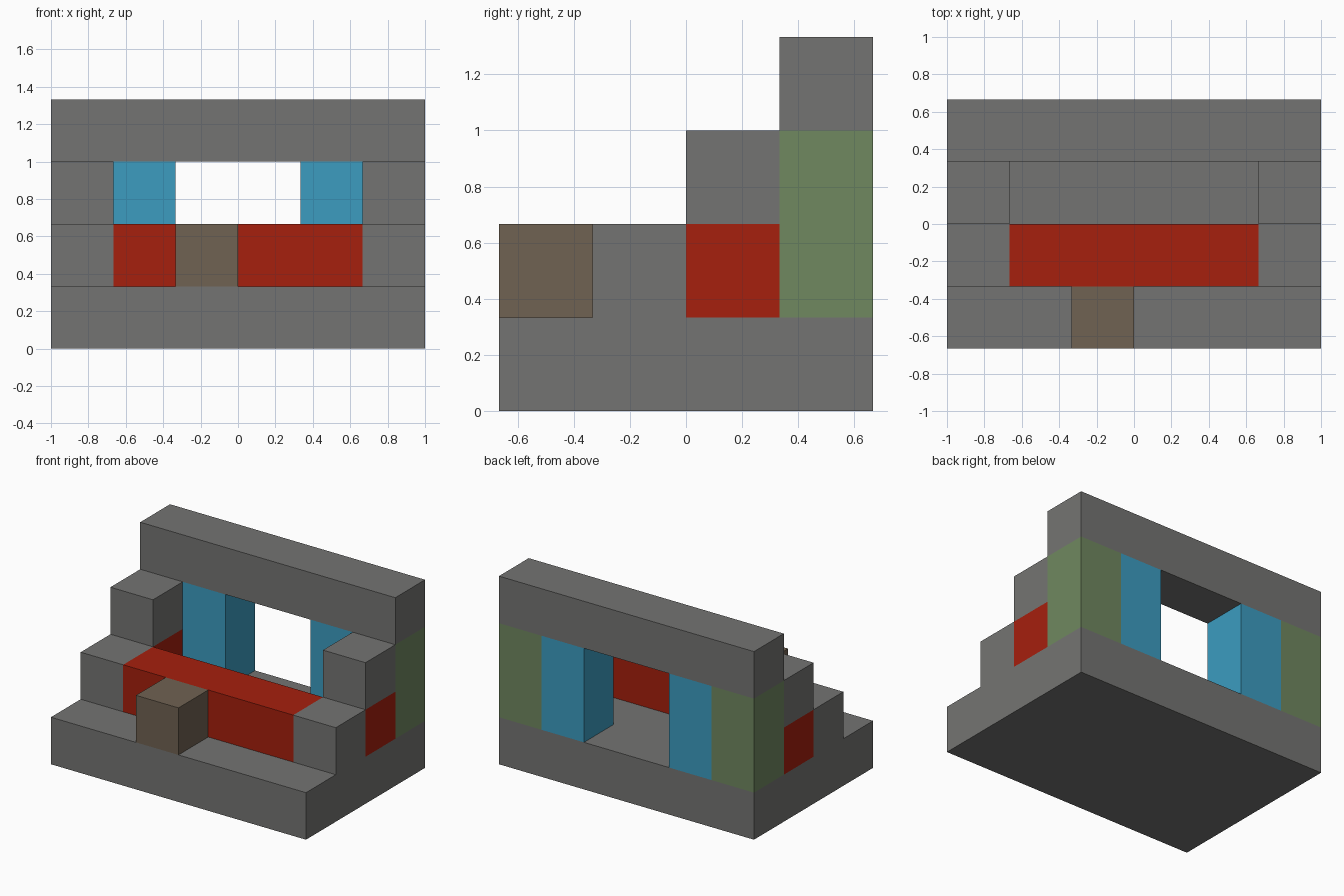
import bpy
import bmesh
from mathutils import Vector

cube = bpy.data.objects.get("Cube")
if cube:
    bpy.data.objects.remove(cube, do_unlink=True)

UNIT = 1 / 3                     # edge of one building block
ORIGIN = Vector((-1, -2 * UNIT, 0))


def make_material(name, rgb):
    mat = bpy.data.materials.new(name)
    mat.use_nodes = True
    colour = (*rgb, 1)
    mat.diffuse_color = colour
    bsdf = mat.node_tree.nodes["Principled BSDF"]
    bsdf.inputs["Base Color"].default_value = colour
    bsdf.inputs["Roughness"].default_value = 0.9
    return mat


stone = make_material("stone grey", (0.175, 0.175, 0.17))
red = make_material("red", (0.381, 0.014, 0.004))
brown = make_material("brown", (0.162, 0.122, 0.084))
green = make_material("moss green", (0.162, 0.246, 0.117))
blue = make_material("blue", (0.045, 0.332, 0.527))


def cells(start, size):
    """All block cells in a box, counted from the front right bottom corner."""
    return {(start[0] + i, start[1] + j, start[2] + k)
            for i in range(size[0]) for j in range(size[1]) for k in range(size[2])}


def pair(x, y, z, height=1):
    """A block column and its mirrored twin."""
    return cells((x, y, z), (1, 1, height)) | cells((5 - x, y, z), (1, 1, height))


parts = [
    ("base_slab", stone, cells((0, 0, 0), (6, 4, 1))),
    ("front_step", brown, cells((2, 0, 1), (1, 1, 1))),
    ("front_wall", red, cells((1, 1, 1), (4, 1, 1))),
    ("front_wall_ends", stone, pair(0, 1, 1)),
    ("side_arm_lower", red, pair(0, 2, 1)),
    ("side_arm_upper", stone, pair(0, 2, 2)),
    ("rear_corner_posts", green, pair(0, 3, 1, 2)),
    ("rear_inner_posts", blue, pair(1, 3, 1, 2)),
    ("rear_top_beam", stone, cells((0, 3, 3), (6, 1, 1))),
]
filled = set().union(*(p[2] for p in parts))


def build(name, mat, part_cells):
    """Skin the exposed sides of the part, then merge them into large flat faces."""
    bm = bmesh.new()
    for cell in sorted(part_cells):
        for axis in range(3):
            for side in (0, 1):
                neighbour = list(cell)
                neighbour[axis] += 2 * side - 1
                if tuple(neighbour) in filled:
                    continue
                corners = []
                for u, v in ((0, 0), (1, 0), (1, 1), (0, 1)):
                    p = Vector(cell)
                    p[axis] += side
                    p[(axis + 1) % 3] += u
                    p[(axis + 2) % 3] += v
                    corners.append(bm.verts.new(ORIGIN + p * UNIT))
                bm.faces.new(corners if side else corners[::-1])
    bmesh.ops.remove_doubles(bm, verts=bm.verts[:], dist=0.001)
    bmesh.ops.dissolve_limit(bm, angle_limit=0.01, verts=bm.verts[:], edges=bm.edges[:])
    mesh = bpy.data.meshes.new(name)
    bm.to_mesh(mesh)
    bm.free()
    mesh.materials.append(mat)
    bpy.context.collection.objects.link(bpy.data.objects.new(name, mesh))


for part in parts:
    build(*part)
